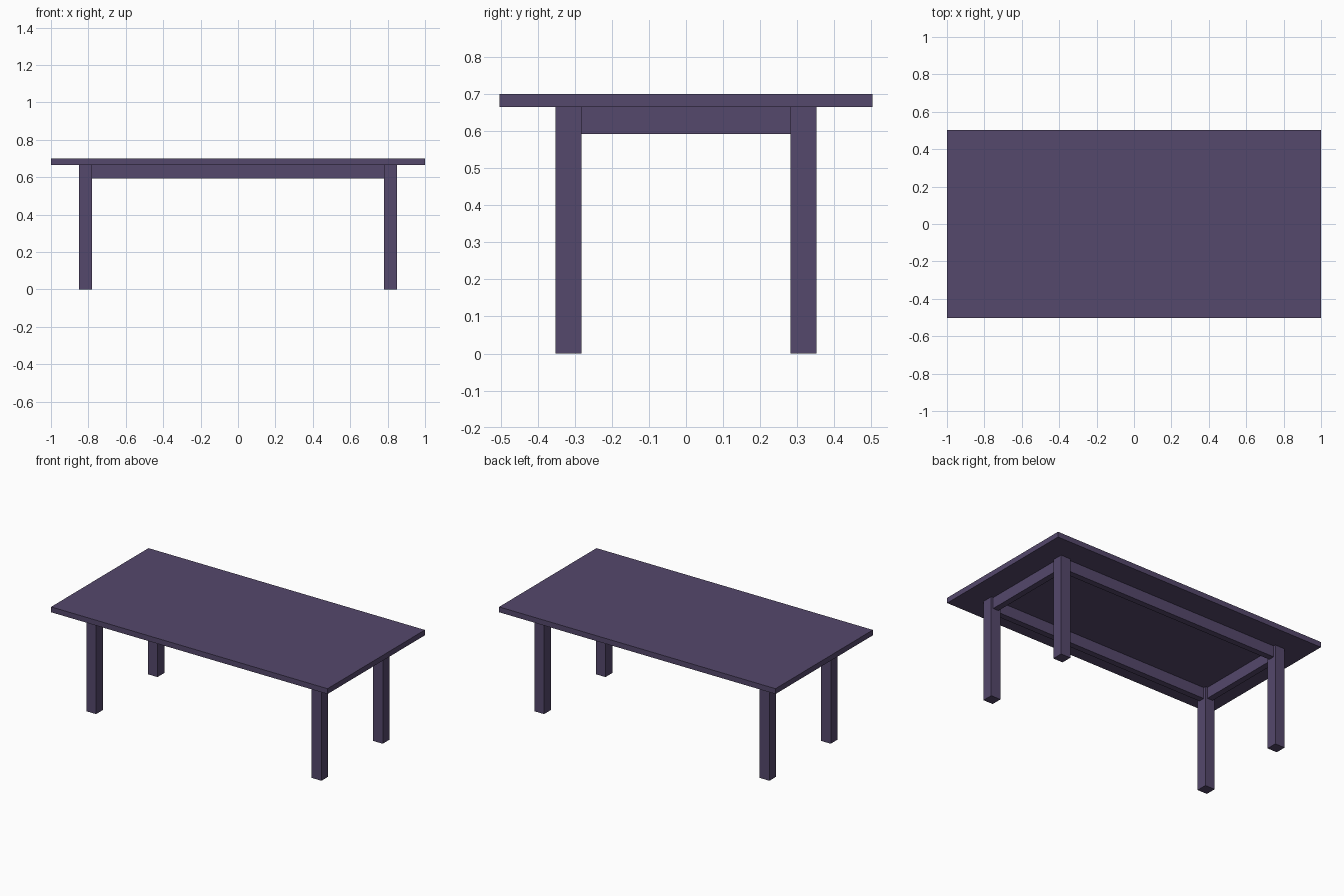
import bpy

if "Cube" in bpy.data.objects:
    bpy.data.objects.remove(bpy.data.objects["Cube"])

mat = bpy.data.materials.new("dark_purple")
mat.diffuse_color = (0.09, 0.065, 0.15, 1)
mat.use_nodes = True
mat.node_tree.nodes["Principled BSDF"].inputs["Base Color"].default_value = mat.diffuse_color


def box(name, x, y, z):
    """Box from (min, max) pairs on each axis."""
    spans = (x, y, z)
    bpy.ops.mesh.primitive_cube_add(size=1, location=[(a + b) / 2 for a, b in spans])
    ob = bpy.context.object
    ob.name = name
    ob.scale = [b - a for a, b in spans]
    bpy.ops.object.transform_apply(location=False, rotation=False, scale=True)
    ob.data.materials.append(mat)
    return ob


def span(side, inner, outer):
    return tuple(sorted((side * inner, side * outer)))


UNDER, TOP, RAIL = 0.665, 0.70, 0.592     # heights
LX, LY, LEG = 0.85, 0.352, 0.07           # outer leg faces, leg width
INSET, THICK = 0.015, 0.04                # apron setback and thickness

# Table top
box("table_top", (-1, 1), (-0.503, 0.503), (UNDER, TOP))

# Legs
for sx, xn in ((-1, "left"), (1, "right")):
    for sy, yn in ((-1, "front"), (1, "back")):
        box(f"{yn}_{xn}_leg", span(sx, LX - LEG, LX), span(sy, LY - LEG, LY), (0, UNDER))

# Long aprons between the legs
for sy, yn in ((-1, "front"), (1, "back")):
    box(f"{yn}_apron", (LEG - LX, LX - LEG),
        span(sy, LY - INSET - THICK, LY - INSET), (RAIL, UNDER))

# Short aprons between the legs
for sx, xn in ((-1, "left"), (1, "right")):
    box(f"{xn}_apron", span(sx, LX - INSET - THICK, LX - INSET),
        (LEG - LY, LY - LEG), (RAIL, UNDER))
